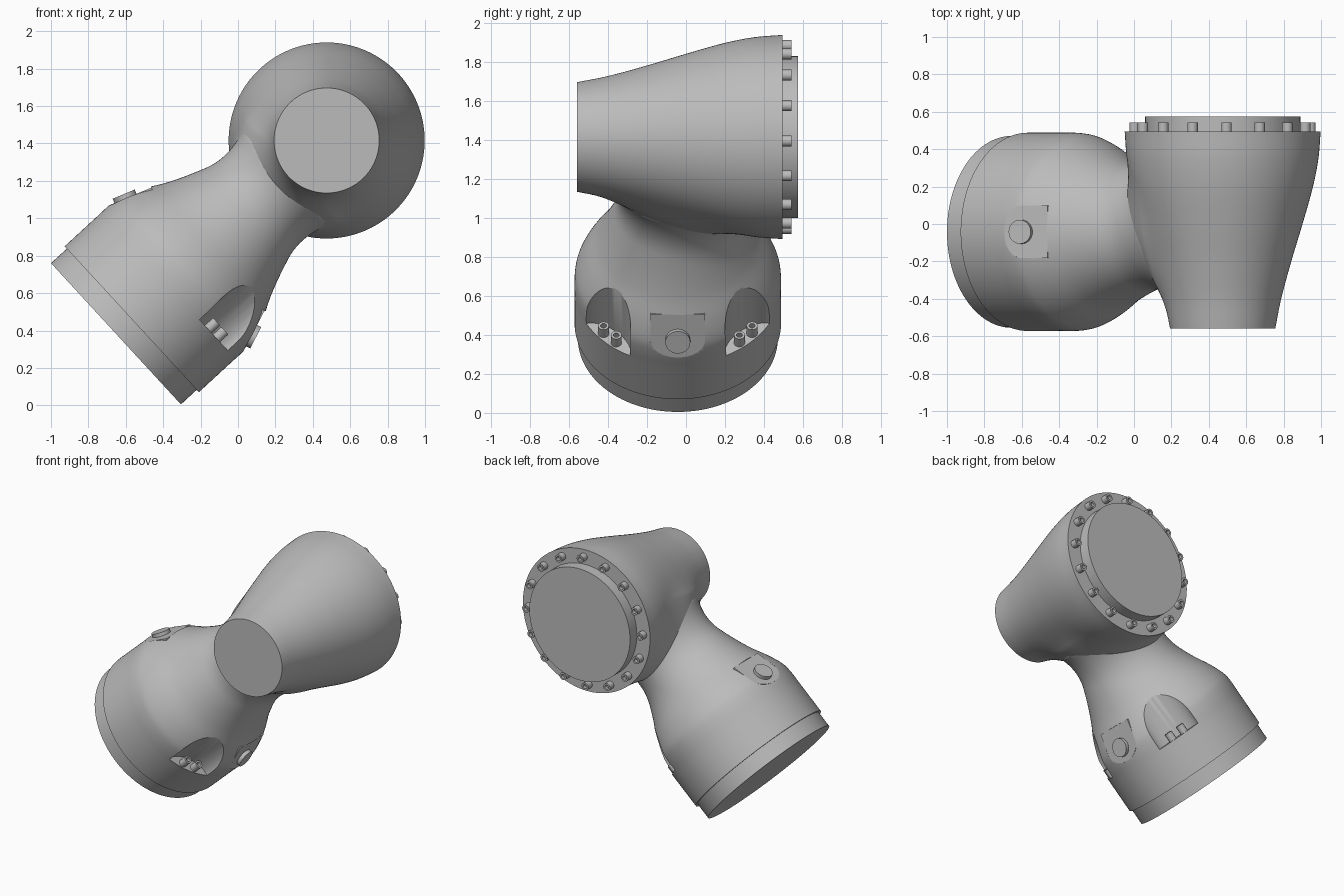
import bpy, bmesh
from math import sin, cos, pi, hypot, radians
from mathutils import Matrix, Vector

if "Cube" in bpy.data.objects:
    bpy.data.objects.remove(bpy.data.objects["Cube"])

metal = bpy.data.materials.new("grey metal")
metal.use_nodes = True
GREY = (0.5, 0.5, 0.5, 1)
metal.diffuse_color = GREY
metal.node_tree.nodes["Principled BSDF"].inputs["Base Color"].default_value = GREY


def frame(origin, z, x):
    z, x = Vector(z).normalized(), Vector(x)
    x = (x - z * x.dot(z)).normalized()
    y = z.cross(x)
    m = Matrix((x, y, z)).transposed().to_4x4()
    m.translation = origin
    return m


def finish(bm, name, matrix):
    bm.transform(matrix)
    bmesh.ops.recalc_face_normals(bm, faces=bm.faces)
    mesh = bpy.data.meshes.new(name)
    bm.to_mesh(mesh)
    bm.free()
    mesh.materials.append(metal)
    obj = bpy.data.objects.new(name, mesh)
    bpy.context.collection.objects.link(obj)
    return obj


def lathe(name, profile, matrix, sides):
    """Closed solid of revolution about local z; profile is (height, radius)."""
    bm = bmesh.new()
    rings = []
    for h, r in profile:
        if r == 0:
            rings.append([bm.verts.new((0, 0, h))] * sides)
        else:
            rings.append([bm.verts.new((r * cos(2 * pi * i / sides), r * sin(2 * pi * i / sides), h))
                          for i in range(sides)])
    for low, high in zip(rings, rings[1:]):
        for i in range(sides):
            j = (i + 1) % sides
            corners = list(dict.fromkeys((low[i], low[j], high[j], high[i])))
            bm.faces.new(corners)
    return finish(bm, name, matrix)


def prism(name, outline, z0, z1, matrix):
    bm = bmesh.new()
    base = bm.faces.new([bm.verts.new((x, y, z0)) for x, y in outline])
    ext = bmesh.ops.extrude_face_region(bm, geom=[base])
    bmesh.ops.translate(bm, vec=(0, 0, z1 - z0),
                        verts=[v for v in ext["geom"] if isinstance(v, bmesh.types.BMVert)])
    return finish(bm, name, matrix)


def radius(profile, h):
    """Smooth curve through the profile points."""
    n = len(profile)
    h = min(max(h, profile[0][0]), profile[-1][0])
    i = next(k for k in range(n - 1) if h <= profile[k + 1][0])

    def slope(k):
        a, b = profile[max(k - 1, 0)], profile[min(k + 1, n - 1)]
        return (b[1] - a[1]) / (b[0] - a[0])
    (h0, r0), (h1, r1) = profile[i], profile[i + 1]
    d = h1 - h0
    t = (h - h0) / d
    return ((2 * t**3 - 3 * t**2 + 1) * r0 + (t**3 - 2 * t**2 + t) * d * slope(i)
            + (3 * t**2 - 2 * t**3) * r1 + (t**3 - t**2) * d * slope(i + 1))


def sampled(profile, steps):
    lo, hi = profile[0][0], profile[-1][0]
    heights = [lo + (hi - lo) * i / steps for i in range(steps + 1)]
    return [(lo, 0)] + [(h, radius(profile, h)) for h in heights] + [(hi, 0)]


def bolt(name, matrix, length):
    r = 0.028
    lathe(name, [(-0.01, 0), (-0.01, r), (length, r), (length, r * 0.55),
                 (length * 0.5, r * 0.55), (length * 0.5, 0)], matrix, 20)


# Horizontal housing and tilted housing: frames and profiles
upper = frame((0.474, 0, 1.416), (0, 1, 0), (1, 0, 0))
lower = frame((-0.6525, -0.042, 0.3825), (0.736, 0, 0.677), (-0.677, 0, 0.736))
upper_curve = [(-0.56, 0.281), (-0.4, 0.313), (-0.2, 0.367), (0, 0.427),
               (0.2, 0.483), (0.35, 0.512), (0.495, 0.524)]
lower_curve = [(0.115, 0.53), (0.35, 0.53), (0.45, 0.53), (0.52, 0.521), (0.62, 0.48),
               (0.75, 0.41), (0.9, 0.347), (1.05, 0.298), (1.2, 0.27), (1.45, 0.26)]
upper_body = lathe("upper_housing", sampled(upper_curve, 72), upper, 160)
lower_body = lathe("lower_housing", sampled(lower_curve, 84), lower, 144)


# Fillet where the two housings meet
def gap(point, inverse, curve):
    p = inverse @ point
    return hypot(p.x, p.y) - radius(curve, p.z), p.z


BLEND = 0.25
up_inv, low_inv = upper.inverted(), lower.inverted()
for obj in (upper_body, lower_body):
    moved = []
    for v in obj.data.vertices:
        a, _ = gap(v.co, up_inv, upper_curve)
        b, t = gap(v.co, low_inv, lower_curve)
        h = max(1 - abs(a - b) / BLEND, 0) * min(max((1.5 - t) / 0.2, 0), 1)
        own = upper if obj is upper_body else lower
        p = own.inverted() @ v.co
        out = own.to_3x3() @ Vector((p.x, p.y, 0))
        if out.length > 0.01 and h > 0:
            moved.append((v, out.normalized() * h * h * BLEND / 4))
    for v, offset in moved:
        v.co += offset

# Rear cover with its ring of bolts
lathe("rear_cover", [(0.45, 0), (0.45, 0.415), (0.575, 0.415), (0.575, 0)], upper, 96)
for i in range(16):
    a = radians(2.5 + 22.5 * i)
    bolt("cover_bolt", upper @ Matrix.Translation((0.47 * cos(a), 0.47 * sin(a), 0.495)), 0.047)

# Base rim
lathe("base_rim", [(0, 0), (0, 0.513), (0.15, 0.513), (0.15, 0)], lower, 128)

# Four bolt pockets scooped from the lower housing
cutters = []
scoop = [(0.095 * cos(2 * pi * i / 48), 0.165 * sin(2 * pi * i / 48)) for i in range(48)]
for k in range(4):
    turn = lower @ Matrix.Rotation(radians(45 + 90 * k), 4, "Z")
    cutters.append(prism("pocket_cutter", scoop, 0.38, 0.95,
                         turn @ Matrix.Translation((0.533, 0, 0))))
    for side in (-1, 1):
        bolt("pocket_bolt", turn @ Matrix.Translation((0.493, side * 0.046, 0.38)), 0.06)

# Two flat rounded pads with round plugs
pad_outline = [(-0.1 * sin(pi * i / 24), 0.14 * cos(pi * i / 24)) for i in range(25)]
pad_outline += [(0.15, -0.14), (0.15, 0.14)]
for k in range(2):
    pad = (lower @ Matrix.Rotation(pi * k, 4, "Z")
           @ frame((0.497, 0, 0.527), (0.94, 0, 0.34), (-0.34, 0, 0.94)))
    cutters.append(prism("pad_cutter", pad_outline, 0, 0.15, pad))
    prism("pad", pad_outline, -0.06, 0.001, pad)
    lathe("pad_plug", [(-0.02, 0), (-0.02, 0.064), (0.026, 0.064), (0.026, 0)], pad, 40)

for cutter in cutters:
    cutter.hide_render = True
    mod = lower_body.modifiers.new("cut", "BOOLEAN")
    mod.operation = "DIFFERENCE"
    mod.solver = "EXACT"
    mod.object = cutter
bpy.ops.object.select_all(action="DESELECT")
bpy.context.view_layer.objects.active = lower_body
lower_body.select_set(True)
for mod in list(lower_body.modifiers):
    bpy.ops.object.modifier_apply(modifier=mod.name)
for cutter in cutters:
    bpy.data.objects.remove(cutter)

# Smooth shading with crisp edges
for obj in bpy.context.collection.objects:
    if obj.type == "MESH" and metal.name in obj.data.materials:
        obj.select_set(True)
bpy.ops.object.shade_smooth_by_angle(angle=radians(30))
